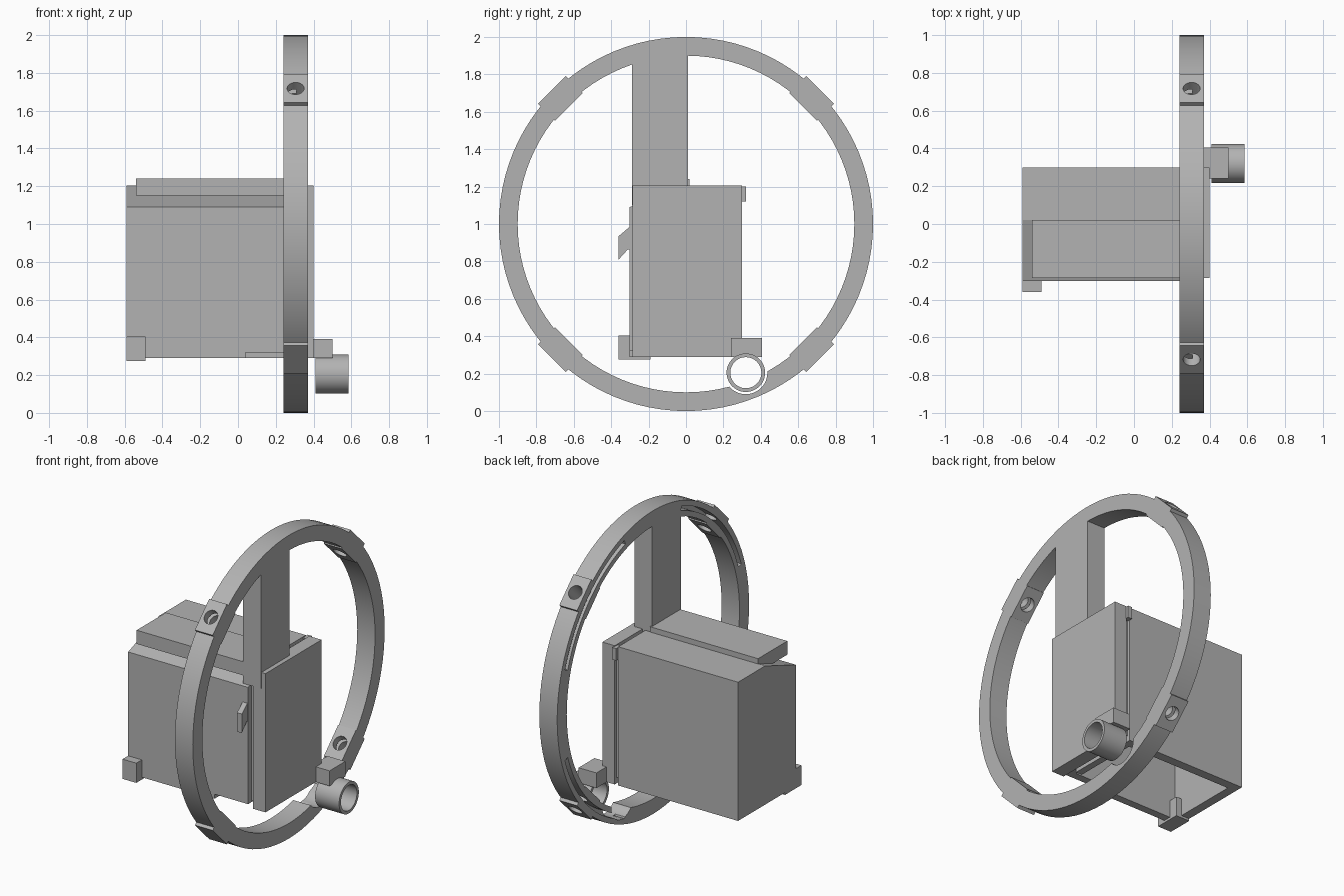
import bpy, bmesh, math
from mathutils import Matrix, Vector

if "Cube" in bpy.data.objects:
    bpy.data.objects.remove(bpy.data.objects["Cube"], do_unlink=True)

GREY = (0.45, 0.45, 0.45, 1)
grey = bpy.data.materials.new("plain grey")
grey.use_nodes = True
grey.diffuse_color = GREY
grey.node_tree.nodes["Principled BSDF"].inputs["Base Color"].default_value = GREY
RING_X = (0.24, 0.37)


def finish(name, bm):
    bmesh.ops.recalc_face_normals(bm, faces=bm.faces[:])
    mesh = bpy.data.meshes.new(name)
    bm.to_mesh(mesh)
    bm.free()
    mesh.materials.append(grey)
    ob = bpy.data.objects.new(name, mesh)
    bpy.context.collection.objects.link(ob)
    return ob


def box(name, x, y, z, turn=None):
    bm = bmesh.new()
    bmesh.ops.create_cube(bm, size=1)
    size = [b - a for a, b in (x, y, z)]
    mid = [(a + b) / 2 for a, b in (x, y, z)]
    bm.transform(Matrix.Translation(mid) @ Matrix.Diagonal((*size, 1)))
    if turn:
        bm.transform(turn)
    return finish(name, bm)


def prism(name, profile, x):
    """Extrude a (y, z) profile along x."""
    bm = bmesh.new()
    face = bm.faces.new([bm.verts.new((x[0], y, z)) for y, z in profile])
    new = bmesh.ops.extrude_face_region(bm, geom=[face])["geom"]
    verts = [v for v in new if isinstance(v, bmesh.types.BMVert)]
    bmesh.ops.translate(bm, verts=verts, vec=(x[1] - x[0], 0, 0))
    return finish(name, bm)


def arc_band(name, r0, r1, x, start=0, end=360, steps=96):
    """Rectangular section swept round the ring centre; angle 0 points up."""
    bm = bmesh.new()
    closed = end - start == 360
    rows = []
    for i in range(steps if closed else steps + 1):
        a = math.radians(start + (end - start) * i / steps)
        s, c = math.sin(a), math.cos(a)
        rows.append([bm.verts.new((px, r * s, 1 + r * c))
                     for px, r in ((x[0], r0), (x[1], r0), (x[1], r1), (x[0], r1))])
    pairs = list(zip(rows, rows[1:])) + ([(rows[-1], rows[0])] if closed else [])
    for a, b in pairs:
        for k in range(4):
            n = (k + 1) % 4
            bm.faces.new((a[k], a[n], b[n], b[k]))
    if not closed:
        bm.faces.new(rows[0])
        bm.faces.new(rows[-1])
    return finish(name, bm)


def rod(name, centre, axis, radius, length):
    bm = bmesh.new()
    bmesh.ops.create_cone(bm, cap_ends=True, segments=48, radius1=radius,
                          radius2=radius, depth=length)
    turn = Vector(axis).to_track_quat("Z", "Y").to_matrix().to_4x4()
    bm.transform(Matrix.Translation(centre) @ turn)
    return finish(name, bm)


def combine(target, tool, operation):
    """Apply a boolean and discard the tool."""
    tool.hide_render = True
    mod = target.modifiers.new("cut", "BOOLEAN")
    mod.operation, mod.object, mod.solver = operation, tool, "EXACT"
    bpy.context.view_layer.objects.active = target
    bpy.ops.object.modifier_apply(modifier=mod.name)
    bpy.data.objects.remove(tool, do_unlink=True)


def smooth(ob):
    bpy.ops.object.select_all(action="DESELECT")
    ob.select_set(True)
    bpy.context.view_layer.objects.active = ob
    bpy.ops.object.shade_smooth_by_angle(angle=math.radians(20))


# Ring with the hanging post and four mounting pads
ring = arc_band("ring", 0.9, 1.0, RING_X)
combine(ring, box("post", RING_X, (-0.29, 0.01), (1.1, 1.94)), "UNION")
for quarter in range(4):
    angle = math.radians(45 + 90 * quarter)
    turn = Matrix.Translation((0, 0, 1)) @ Matrix.Rotation(-angle, 4, "X")
    pad = box("pad", RING_X, (-0.105, 0.105), (0.886, 1.015), turn)
    combine(ring, pad, "UNION")
# Curved channels in the inner side, and a radial hole through each pad
for quarter in range(4):
    mid = 45 + 90 * quarter
    slot = arc_band("slot", 0.935, 0.965, (0.2, 0.31), mid - 27, mid + 27, 24)
    combine(ring, slot, "DIFFERENCE")
    a = math.radians(mid)
    out = Vector((0, math.sin(a), math.cos(a)))
    hole = rod("hole", Vector((0.305, 0, 1)) + out * 0.95, out, 0.045, 0.3)
    combine(ring, hole, "DIFFERENCE")
# Clearance for the tube
combine(ring, rod("clearance", (0.3, 0.32, 0.205), (1, 0, 0), 0.115, 0.4), "DIFFERENCE")
smooth(ring)

# Hollow housing with a sloping top front edge, open underneath
housing = prism("housing", [(-0.302, 0.29), (0.3, 0.29), (0.3, 1.205),
                            (0.02, 1.205), (-0.302, 1.09)], (-0.59, 0.285))
combine(housing, box("cavity", (-0.53, 0.24), (-0.25, 0.24), (0.2, 1.04)), "DIFFERENCE")
combine(housing, box("notch", (0.04, 0.4), (-0.4, -0.2), (0.2, 0.32)), "DIFFERENCE")

# End cover, the recessed seam behind it and the seam tab
box("end_cover", (0.31, 0.4), (-0.285, 0.3), (0.29, 1.205))
box("seam", (0.27, 0.32), (-0.265, 0.28), (0.33, 1.185))
box("seam_tab", (0.285, 0.315), (0.27, 0.32), (1.12, 1.2))

# Top plate, front foot and front hook
box("top_plate", (-0.54, 0.25), (-0.285, 0.02), (1.15, 1.24))
box("foot", (-0.59, -0.49), (-0.36, -0.19), (0.275, 0.405))
prism("hook", [(-0.295, 0.99), (-0.36, 0.935), (-0.36, 0.81), (-0.31, 0.865),
               (-0.295, 0.865)], (0.245, 0.28))

# Tube and its bracket
tube = rod("tube", (0.498, 0.32, 0.205), (1, 0, 0), 0.103, 0.175)
combine(tube, rod("bore", (0.498, 0.32, 0.205), (1, 0, 0), 0.083, 0.4), "DIFFERENCE")
smooth(tube)
bracket = box("bracket", (0.37, 0.5), (0.24, 0.405), (0.29, 0.39))
